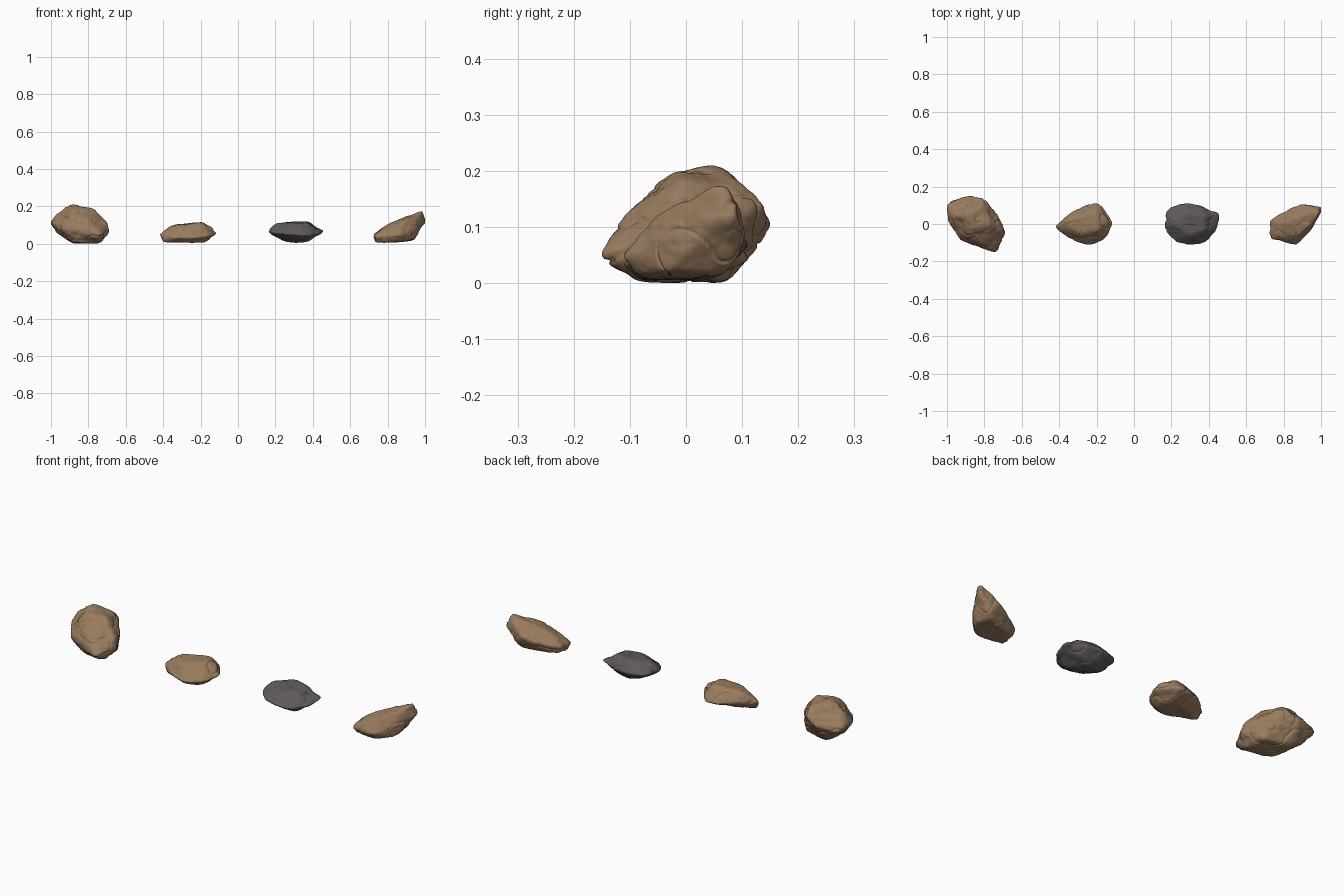
import bpy
import bmesh
from math import exp
from mathutils import Vector, noise

cube = bpy.data.objects.get("Cube")
if cube:
    bpy.data.objects.remove(cube)


def make_material(name, rgb):
    mat = bpy.data.materials.new(name)
    mat.use_nodes = True
    mat.diffuse_color = (*rgb, 1)
    shader = mat.node_tree.nodes["Principled BSDF"]
    shader.inputs["Base Color"].default_value = (*rgb, 1)
    shader.inputs["Roughness"].default_value = 0.9
    return mat


def bounds(points):
    low = Vector([min(p[i] for p in points) for i in range(3)])
    high = Vector([max(p[i] for p in points) for i in range(3)])
    return low, high


def hull_planes(points):
    """Outward normals and offsets of the convex block around the points."""
    bm = bmesh.new()
    for p in points:
        bm.verts.new(p)
    bmesh.ops.convex_hull(bm, input=bm.verts)
    bmesh.ops.dissolve_limit(bm, angle_limit=0.12, verts=bm.verts, edges=bm.edges)
    bm.normal_update()
    middle = sum((v.co for v in bm.verts), Vector()) / len(bm.verts)
    planes = []
    for face in bm.faces:
        offset = face.normal.dot(face.calc_center_median() - middle)
        sign = 1 if offset > 0 else -1
        planes.append((face.normal * sign, abs(offset)))
    bm.free()
    return middle, planes


def weathering(p, seed):
    """Relative change of radius: lumps, pits, ledges and thin cracks."""
    q = p + Vector((seed, seed * 2, seed * 3))
    lumps = noise.noise(q * 14) * 0.06 + noise.noise(q * 32) * 0.03
    grain = noise.noise(q * 75) * 0.012
    ledges = abs(noise.noise(Vector((q.x * 9, q.y * 9, q.z * 30)))) * 0.05
    seam = noise.noise(q * 11 + Vector((5, 1, 8)))
    crack = -0.045 * exp(-(seam / 0.035) ** 2)
    return lumps + grain + ledges + crack


def rock(name, centre_x, material, seed, corners, dents=()):
    """A rounded block spanned by corners (hundredths), then weathered."""
    points = [Vector(c) / 100 for c in corners]
    middle, planes = hull_planes(points)
    bm = bmesh.new()
    bmesh.ops.create_icosphere(bm, subdivisions=6, radius=1)
    for v in bm.verts:
        way = v.co.normalized()
        total = sum(max(n.dot(way) / d, 0) ** 18 for n, d in planes)
        p = middle + way * total ** (-1 / 18)
        p += (p - middle) * weathering(p, seed)
        for spot, size, depth in dents:
            gap = (p - Vector(spot) / 100).length * 100 / size
            p -= (p - middle) * depth * exp(-gap * gap)
        v.co = p
    # Fit the weathered rock to the size of its block
    low, high = bounds(points)
    rough_low, rough_high = bounds([v.co for v in bm.verts])
    for v in bm.verts:
        for i in range(3):
            t = (v.co[i] - rough_low[i]) / (rough_high[i] - rough_low[i])
            v.co[i] = low[i] + t * (high[i] - low[i])
    for face in bm.faces:
        face.smooth = True
    mesh = bpy.data.meshes.new(name)
    bm.to_mesh(mesh)
    bm.free()
    mesh.materials.append(material)
    obj = bpy.data.objects.new(name, mesh)
    obj.location.x = centre_x
    bpy.context.collection.objects.link(obj)


brown = make_material("brown stone", (0.32, 0.2, 0.115))
grey = make_material("dark grey stone", (0.115, 0.1, 0.105))

# Large boulder: widest ring, crown, underside
rock("large_boulder", -0.845, brown, 3, [
    (-15.5, 10, 10), (-3, 15, 10), (4, 13, 13), (13, 1, 10), (15.5, -6, 5),
    (10, -15, 5), (2, -12, 7), (-9, -8, 8), (-15, 1, 10),
    (-4, 5.5, 21), (-12, 4, 16), (6, -1, 18.5), (-4, -5, 17.5), (3, 9, 18), (13, -3, 13),
    (10, -9, 0), (10, 4, 0), (-4, 8, 0), (-4, -7, 0), (-12, 3, 5)],
    [((-9, 0, 17), 3, 0.12), ((2, 5, 19), 3, 0.1)])

# Low wedge-shaped stone
rock("flat_stone", -0.267, brown, 7, [
    (-15, -1, 5), (-5, 7.5, 5), (2, 11, 4), (8, 11, 4), (15, 1, 5),
    (11, -7.5, 4), (2, -11, 3), (-6, -8, 3),
    (-6, 3, 10.5), (7, 6, 11.5), (7, -3, 11), (-4, -4, 9.5), (12, 2, 9),
    (-12, -2, 0.5), (9, -4, 0.5), (2, -8, 0.5), (7, 5, 0.5)])

# Grey stone with a side ledge
rock("grey_stone", 0.31, grey, 11, [
    (-14.5, -2, 6.5), (-13, 7.5, 7), (-4, 11, 7), (5, 10, 7), (14, 6, 7),
    (14.5, -1, 6), (8, -8.5, 5), (0, -11, 5), (-11, -7.5, 6),
    (-11, 0, 11), (-3, 7, 11.5), (6.5, 4, 12), (6, -3, 11), (-2, -5, 10.5),
    (2, 0, 0.5), (-8, 0, 2), (6, -4, 1), (0, 5, 0.5)],
    [((10, 8, 9), 3, 0.15), ((11, 1, 10), 3, 0.12)])

# Sloping stone rising to one side
rock("sloping_stone", 0.86, brown, 17, [
    (-13.5, 2, 5), (-13, -7.5, 4), (-6, -9.5, 4), (0, -11, 4), (6, -6, 5),
    (11, 1, 7), (14, 9, 12), (2, 10.5, 8), (-6, 6.5, 6),
    (12, 8, 17.3), (12, 4, 17), (2, 3, 14), (-7, 0, 10), (2, -5, 12),
    (-13, -6, 0.5), (-12, 2, 0.5), (0, -8, 0.5), (8, -3, 2), (6, 7, 1)],
    [((6, 2, 16), 3, 0.12)])
